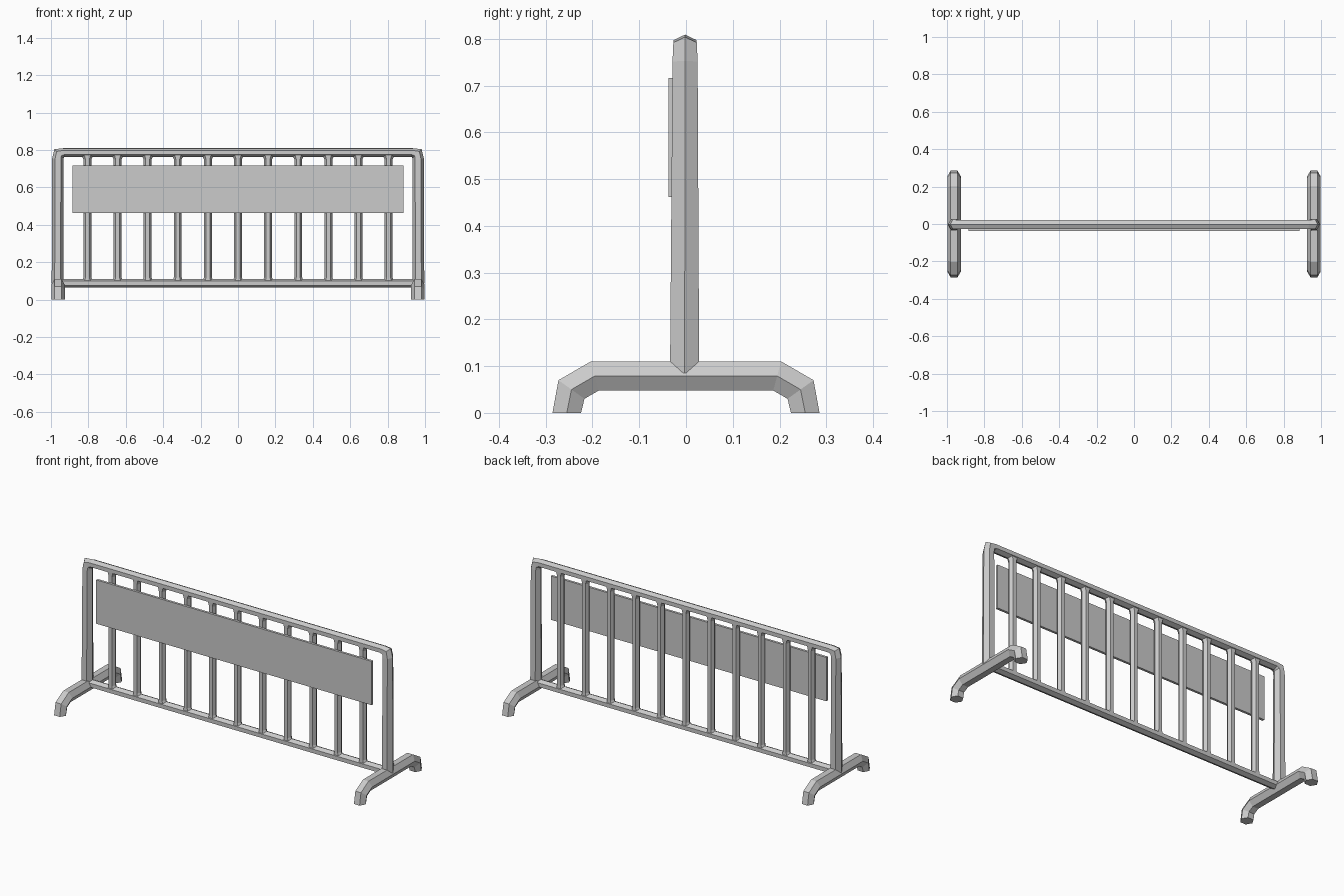
import bpy, bmesh, math
from mathutils import Vector

if "Cube" in bpy.data.objects:
    bpy.data.objects.remove(bpy.data.objects["Cube"])


def sweep(name, path, normal, sizes, phase=0.0, floor=False):
    """Six-sided tube along a planar path; sizes = (in-plane, across-plane) radii."""
    pts = [Vector(p) for p in path]
    n = Vector(normal)
    bm = bmesh.new()
    rings = []
    for i, p in enumerate(pts):
        d0 = (p - pts[max(i - 1, 0)]).normalized()
        d1 = (pts[min(i + 1, len(pts) - 1)] - p).normalized()
        t = (d0 + d1).normalized()
        b = t.cross(n) / max(t.dot(d0), t.dot(d1))
        ring = []
        for k in range(6):
            a = phase + k * math.pi / 3
            v = p + b * sizes[i][0] * math.cos(a) + n * sizes[i][1] * math.sin(a)
            if floor and v.z < 0.012:
                v.z = 0.0
            ring.append(bm.verts.new(v))
        rings.append(ring)
    for r, s in zip(rings, rings[1:]):
        for k in range(6):
            bm.faces.new((r[k], r[(k + 1) % 6], s[(k + 1) % 6], s[k]))
    bm.faces.new(rings[0])
    bm.faces.new(rings[-1])
    bmesh.ops.recalc_face_normals(bm, faces=bm.faces)
    me = bpy.data.meshes.new(name)
    bm.to_mesh(me)
    bm.free()
    ob = bpy.data.objects.new(name, me)
    bpy.context.collection.objects.link(ob)
    return ob


def mirrored(half):
    """Extend a half list of 3D points with its x mirror image."""
    return half + [(-x, y, z) for x, y, z in reversed(half)]


YC = -0.002
Y = (0, 1, 0)

# Outer frame: two posts and the top rail with chamfered corners
half = [(-0.964, YC - 0.001, 0.085), (-0.963, YC, 0.75),
        (-0.957, YC, 0.780), (-0.932, YC, 0.786)]
rad = [(0.032, 0.036), (0.031, 0.031), (0.029, 0.029), (0.023, 0.028)]
sweep("outer_frame", mirrored(half), Y, rad + rad[::-1])

# Bottom rail
sweep("bottom_rail", [(-0.96, YC, 0.088), (0.96, YC, 0.088)], Y, [(0.023, 0.027)] * 2)

# Upright bars, slightly flared where they meet the rails
for i in range(11):
    x = (i - 5) * 0.161
    path = [(x, YC, z) for z in (0.095, 0.118, 0.75, 0.775)]
    sweep(f"upright_bar_{i + 1}", path, Y,
          [(0.030, 0.023), (0.021, 0.022), (0.021, 0.022), (0.034, 0.023)])

# Feet: bent tubes across both ends
for side, x in (("left", -0.962), ("right", 0.962)):
    half = [(-0.255, 0.0), (-0.245, 0.05), (-0.195, 0.079)]
    path = half + [(-y, z) for y, z in reversed(half)]
    sweep(f"{side}_foot", [(x, y, z) for y, z in path], (1, 0, 0),
          [(0.036, 0.036)] * 6, phase=math.pi / 6, floor=True)

# Sign panel on the front of the bars
bpy.ops.mesh.primitive_cube_add(size=1, location=(0, -0.030, 0.589))
panel = bpy.context.object
panel.name = "sign_panel"
panel.scale = (1.768, 0.014, 0.254)
bpy.ops.object.transform_apply(location=False, rotation=False, scale=True)
